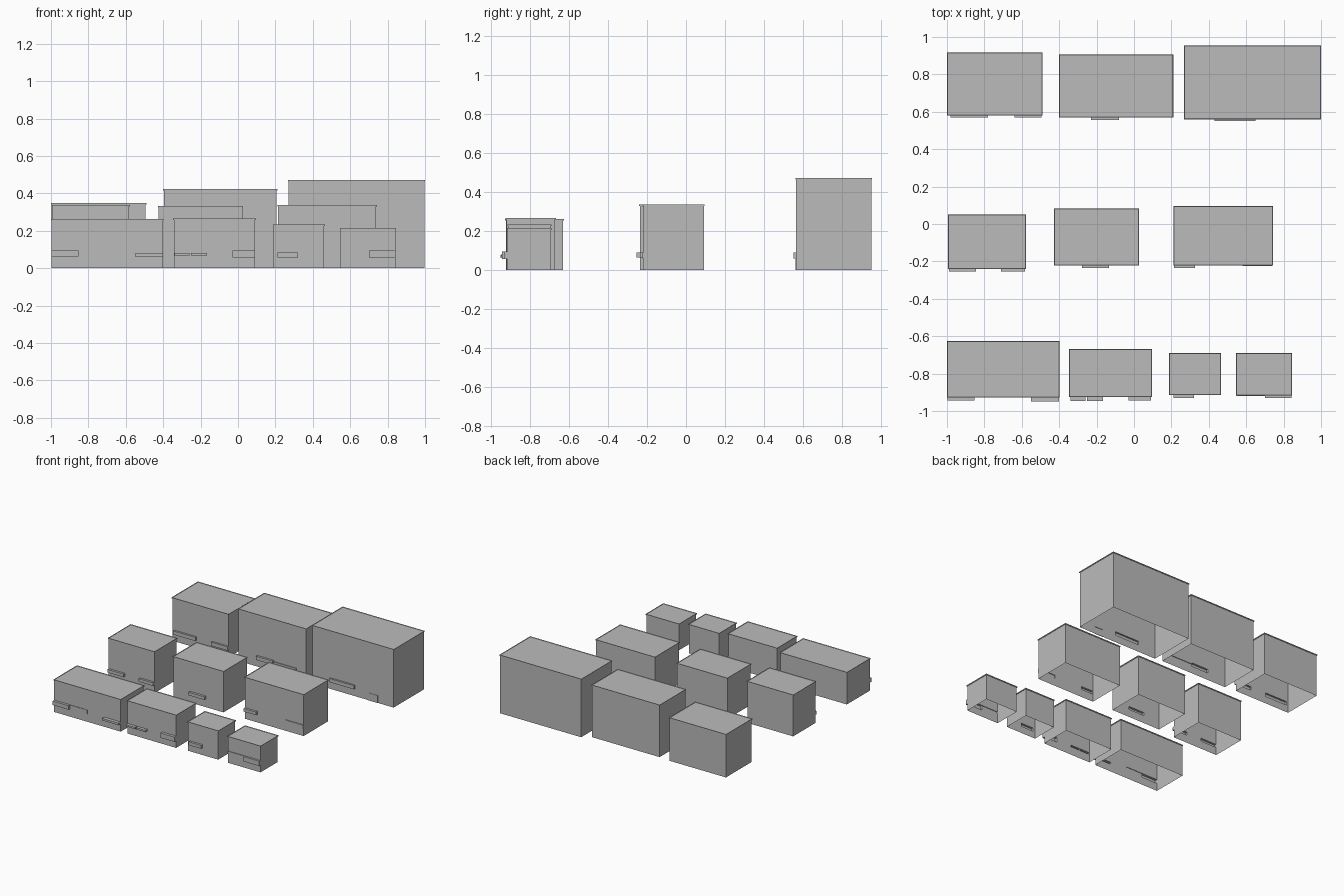
import bpy
import bmesh
from mathutils import Matrix, Vector

cube = bpy.data.objects.get("Cube")
if cube:
    bpy.data.objects.remove(cube, do_unlink=True)

grey = bpy.data.materials.new("plain grey")
grey.use_nodes = True
colour = (0.5, 0.5, 0.5, 1)
grey.diffuse_color = colour
grey.node_tree.nodes["Principled BSDF"].inputs["Base Color"].default_value = colour

LIP = 0.004      # roof overhang
SLAB = 0.008     # roof edge height


def finish(bm, name):
    bmesh.ops.remove_doubles(bm, verts=bm.verts, dist=0.0001)
    mesh = bpy.data.meshes.new(name)
    bm.to_mesh(mesh)
    bm.free()
    mesh.materials.append(grey)
    bpy.context.collection.objects.link(bpy.data.objects.new(name, mesh))


def quad(bm, *points):
    bm.faces.new([bm.verts.new(p) for p in points])


def roof(name, x0, x1, y0, y1, h):
    """Overhanging slab with a shallow raised rim."""
    bm = bmesh.new()
    bmesh.ops.create_cube(bm, size=1)
    size = Vector((x1 - x0, y1 - y0, SLAB))
    centre = Vector(((x0 + x1) / 2, (y0 + y1) / 2, h - SLAB / 2))
    bm.transform(Matrix.Translation(centre) @ Matrix.Diagonal(size).to_4x4())
    bm.normal_update()
    top = max(bm.faces, key=lambda f: f.normal.z)
    bmesh.ops.inset_region(bm, faces=[top], thickness=LIP)
    bmesh.ops.translate(bm, verts=top.verts, vec=(0, 0, -LIP))
    finish(bm, name)


def walls(name, x0, x1, y0, y1, h, ledges):
    """Open-bottomed shell whose front is pushed out into hollow ledges."""
    bm = bmesh.new()
    quad(bm, (x1, y1, 0), (x0, y1, 0), (x0, y1, h), (x1, y1, h))
    quad(bm, (x0, y1, 0), (x0, y0, 0), (x0, y0, h), (x0, y1, h))
    quad(bm, (x1, y0, 0), (x1, y1, 0), (x1, y1, h), (x1, y0, h))

    # front wall around the ledge openings
    ledges = [(max(a, x0), min(b, x1), c, d, e) for a, b, c, d, e in ledges]
    xs = sorted({x0, x1}.union(*[l[:2] for l in ledges]))
    zs = sorted({0, h}.union(*[l[2:4] for l in ledges]))
    for a, b in zip(xs, xs[1:]):
        for c, d in zip(zs, zs[1:]):
            u, v = (a + b) / 2, (c + d) / 2
            if not any(l[0] < u < l[1] and l[2] < v < l[3] for l in ledges):
                quad(bm, (a, y0, c), (b, y0, c), (b, y0, d), (a, y0, d))

    # ledges
    for a, b, c, d, depth in ledges:
        f = y0 - depth
        quad(bm, (a, f, c), (b, f, c), (b, f, d), (a, f, d))
        quad(bm, (a, f, d), (b, f, d), (b, y0, d), (a, y0, d))
        quad(bm, (a, y0, c), (b, y0, c), (b, f, c), (a, f, c))
        quad(bm, (a, y0, c), (a, f, c), (a, f, d), (a, y0, d))
        quad(bm, (b, f, c), (b, y0, c), (b, y0, d), (b, f, d))
    finish(bm, name)


# footprint and height, then ledges as left, right, bottom, top, depth
blocks = {
    "back_right": ((-1, -.49, .58, .917, .35),
                   [(-.98, -.78, .06, .09, .015), (-.64, -.49, .06, .09, .015)]),
    "back_middle": ((-.40, .21, .57, .907, .423),
                    [(-.23, -.08, .06, .09, .017), (-.08, .12, .06, .08, .005)]),
    "back_left": ((.267, 1, .56, .954, .472),
                  [(.43, .65, .06, .09, .014), (.77, .855, 0, .06, .003)]),
    "middle_right": ((-.995, -.578, -.24, .052, .337),
                     [(-.99, -.845, .065, .09, .017), (-.71, -.58, .065, .09, .017)]),
    "middle_centre": ((-.428, .027, -.222, .083, .333),
                      [(-.277, -.135, .065, .09, .018)]),
    "middle_left": ((.21, .743, -.222, .096, .337),
                    [(.215, .325, .065, .09, .018), (.58, .74, .06, .09, .006)]),
    "front_right": ((-1, -.398, -.927, -.626, .262),
                    [(-1, -.853, .064, .096, .02), (-.853, -.70, .064, .096, .004),
                     (-.55, -.40, .062, .078, .027)]),
    "front_centre": ((-.347, .096, -.925, -.667, .267),
                     [(-.34, -.258, .068, .082, .025), (-.25, -.165, .068, .082, .025),
                      (-.03, .096, .057, .096, .022)]),
    "front_small": ((.187, .465, -.915, -.69, .235),
                    [(.21, .32, .057, .084, .018)]),
    "front_left": ((.545, .845, -.918, -.69, .215),
                   [(.545, .70, .083, .096, .005), (.70, .845, .057, .096, .016)]),
}
for name, ((x0, x1, y0, y1, h), ledges) in blocks.items():
    walls(name + "_building_walls", x0 + LIP, x1 - LIP, y0 + LIP, y1 - LIP,
          h - SLAB, ledges)
    roof(name + "_building_roof", x0, x1, y0, y1, h)
